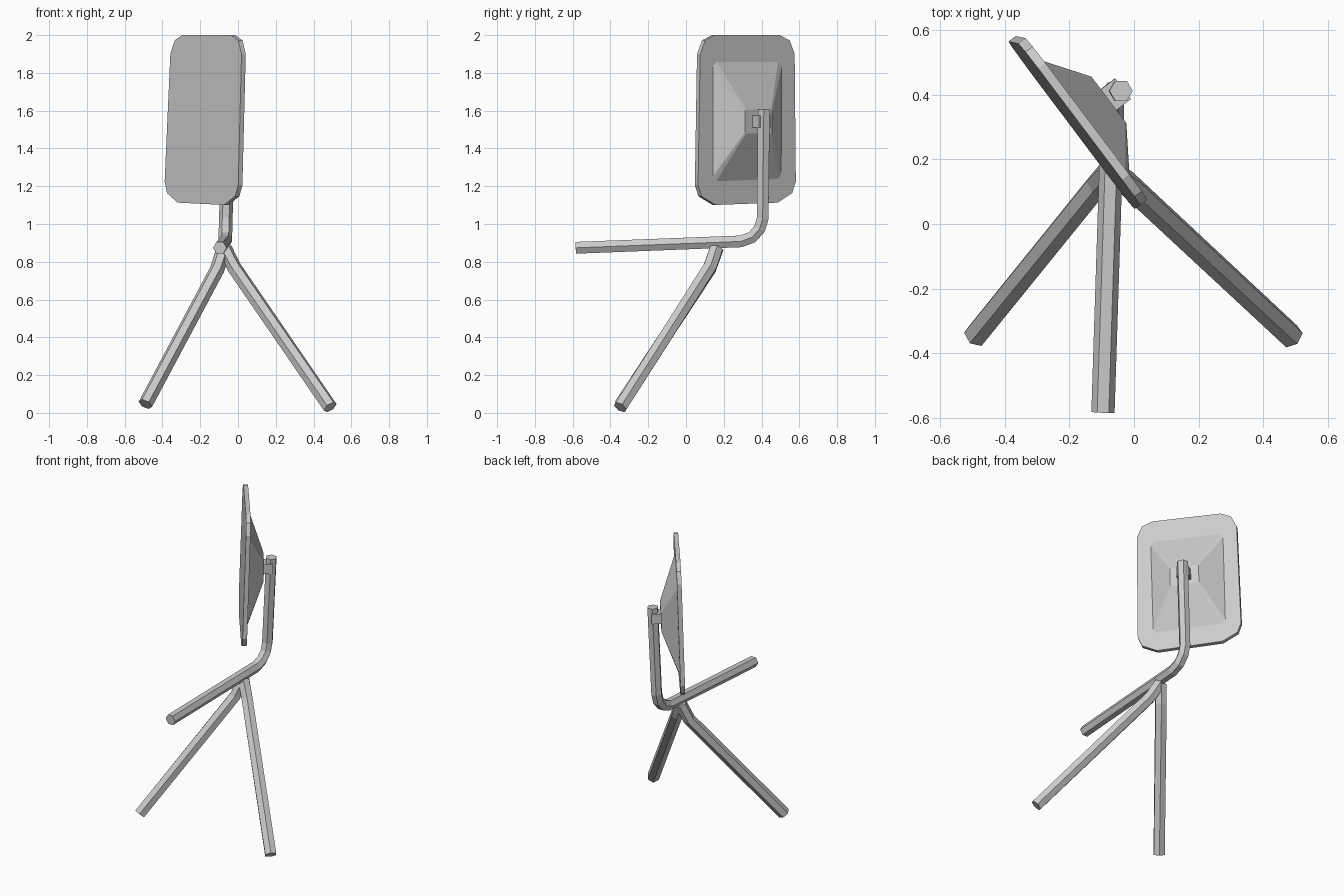
import bpy, bmesh, math
from mathutils import Vector

cube = bpy.data.objects.get("Cube")
if cube:
    bpy.data.objects.remove(cube, do_unlink=True)

grey = bpy.data.materials.new("plain grey")
grey.use_nodes = True
COLOUR = (0.6, 0.6, 0.6, 1)
grey.diffuse_color = COLOUR
grey.node_tree.nodes["Principled BSDF"].inputs["Base Color"].default_value = COLOUR


def loft(name, rings):
    """Skin a stack of equal-length point rings and cap both ends."""
    bm = bmesh.new()
    loops = [[bm.verts.new(p) for p in ring] for ring in rings]
    n = len(loops[0])
    for a, b in zip(loops, loops[1:]):
        for i in range(n):
            j = (i + 1) % n
            bm.faces.new((a[i], a[j], b[j], b[i]))
    bm.faces.new(loops[0][::-1])
    bm.faces.new(loops[-1])
    bmesh.ops.recalc_face_normals(bm, faces=bm.faces)
    mesh = bpy.data.meshes.new(name)
    bm.to_mesh(mesh)
    bm.free()
    mesh.materials.append(grey)
    obj = bpy.data.objects.new(name, mesh)
    bpy.context.collection.objects.link(obj)
    return obj


def tube(name, path, radius, sides=6):
    """Hexagonal tube along a path, mitred at its bends."""
    pts = [Vector(p) for p in path]
    rings = []
    for i, p in enumerate(pts):
        before = (p - pts[max(i - 1, 0)]).normalized()
        after = (pts[min(i + 1, len(pts) - 1)] - p).normalized()
        tangent = (before + after).normalized()
        side = Vector((1, 0, 0))
        side = (side - tangent * side.dot(tangent)).normalized()
        up = tangent.cross(side)
        angles = [math.tau * k / sides for k in range(sides)]
        rings.append([p + radius * (side * math.cos(a) + up * math.sin(a)) for a in angles])
    return loft(name, rings)


# Mirror frame: w runs across, d runs towards the back, z is height
CENTRE = Vector((-0.182, 0.307, 0))
ACROSS = Vector((0.602, -0.799, 0))
BACK = Vector((0.799, 0.602, 0))
MID = 1.55


def place(w, d, z):
    lean = z - MID
    return CENTRE + ACROSS * (w + 0.018 * lean) + BACK * (d + 0.03 * lean) + Vector((0, 0, z))


def outline(half, d, skew=0):
    """Mirror a half outline of (w, z) and skew its lower part."""
    full = half + [(-w, z) for w, z in reversed(half)]
    return [place(w, d, z - (skew * w if z < MID else 0)) for w, z in full]


# Mirror plate with clipped corners
plate = [(0.215, 2.0), (0.28, 1.972), (0.313, 1.9),
         (0.324, 1.215), (0.3, 1.155), (0.205, 1.107)]
loft("mirror_plate", [outline(plate, d, 0.03) for d in (0, 0.028)])

# Tapered housing on the back of the plate
base = [(0.205, 1.86), (0.228, 1.835), (0.228, 1.255), (0.205, 1.23)]
top = [(0.083, 1.607), (0.09, 1.6), (0.09, 1.485), (0.083, 1.478)]
loft("mirror_housing", [outline(base, 0.027, 0.03), outline(top, 0.128)])

# Clamp block joining the housing to the pole
block = [(0.04, 1.575), (0.04, 1.51)]
loft("mirror_clamp", [outline(block, d) for d in (0.12, 0.185)])

# Bent arm: handle running back, then rising behind the mirror
tube("bent_arm", [(-0.096, -0.583, 0.874), (-0.068, 0.29, 0.908), (-0.067, 0.35, 0.93),
                  (-0.066, 0.39, 0.975), (-0.065, 0.406, 1.03), (-0.04, 0.412, 1.607)], 0.036)

# Pair of splayed legs meeting under the arm
tube("left_leg", [(0.488, -0.348, 0.03), (-0.02, 0.125, 0.77), (-0.07, 0.16, 0.87)], 0.039)
tube("right_leg", [(-0.49, -0.345, 0.046), (-0.11, 0.125, 0.76), (-0.075, 0.165, 0.87)], 0.039)
